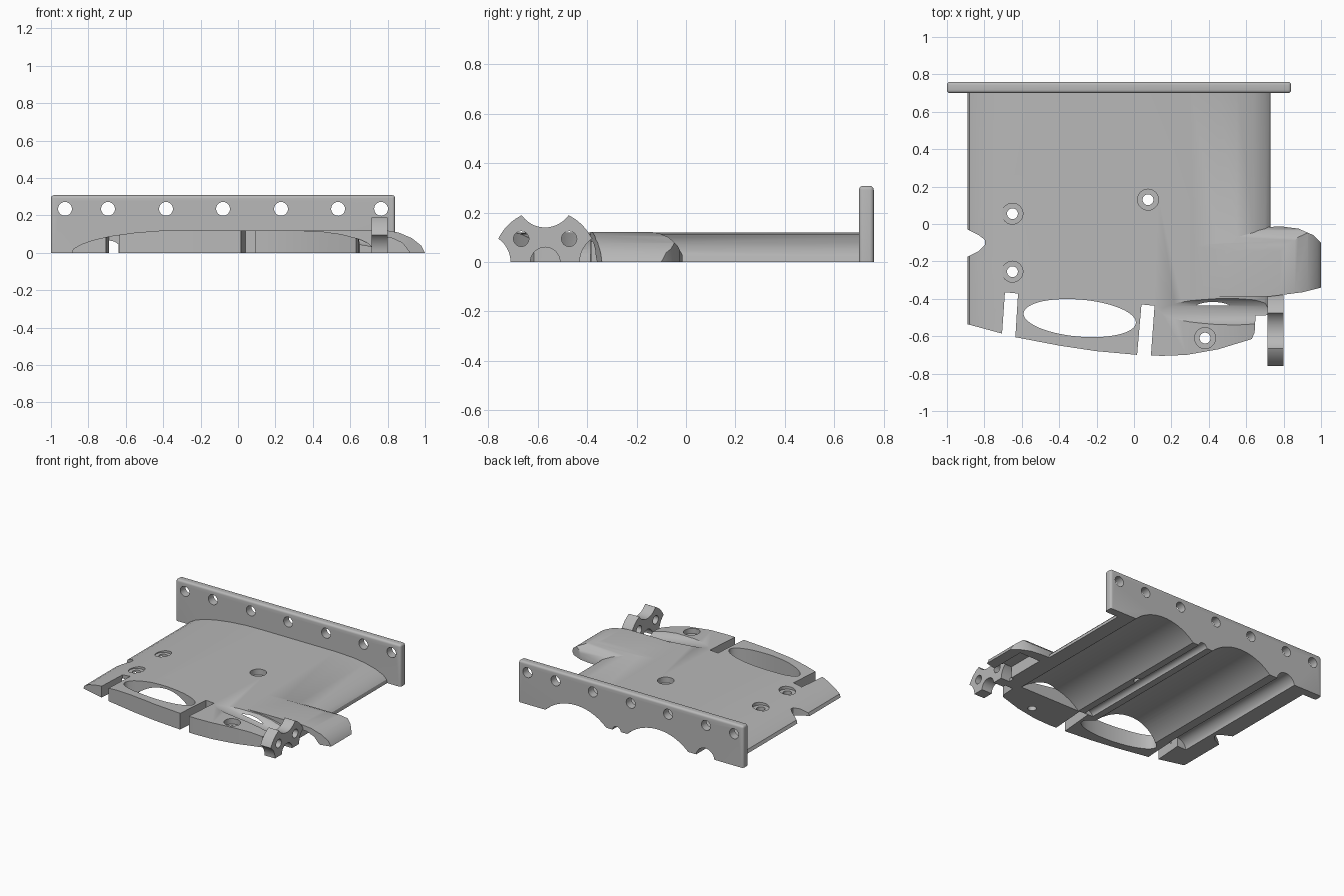
import bpy, bmesh, math
from mathutils import Vector, Matrix

if "Cube" in bpy.data.objects:
    bpy.data.objects.remove(bpy.data.objects["Cube"], do_unlink=True)

grey = bpy.data.materials.new("matte grey")
grey.use_nodes = True
GREY = (0.48, 0.48, 0.48, 1)
grey.diffuse_color = GREY
grey.node_tree.nodes["Principled BSDF"].inputs["Base Color"].default_value = GREY


def finish(bm, name):
    bmesh.ops.recalc_face_normals(bm, faces=bm.faces)
    mesh = bpy.data.meshes.new(name)
    bm.to_mesh(mesh)
    bm.free()
    mesh.materials.append(grey)
    ob = bpy.data.objects.new(name, mesh)
    bpy.context.collection.objects.link(ob)
    return ob


def prism(name, points, axis, start, end):
    """Extrude a 2D outline along one axis."""
    place = {"x": lambda a, b: (start, a, b),
             "y": lambda a, b: (a, start, b),
             "z": lambda a, b: (a, b, start)}[axis]
    bm = bmesh.new()
    face = bm.faces.new([bm.verts.new(place(a, b)) for a, b in points])
    out = bmesh.ops.extrude_face_region(bm, geom=[face])
    step = Vector([(end - start) * (axis == k) for k in "xyz"])
    bmesh.ops.translate(bm, vec=step, verts=[v for v in out["geom"] if isinstance(v, bmesh.types.BMVert)])
    return finish(bm, name)


def rod(name, p, q, radius, sides=48):
    """Cylinder between two points."""
    p, q = Vector(p), Vector(q)
    turn = (q - p).to_track_quat("Z", "Y").to_matrix().to_4x4()
    bm = bmesh.new()
    bmesh.ops.create_cone(bm, cap_ends=True, segments=sides, radius1=radius, radius2=radius,
                          depth=(q - p).length, matrix=Matrix.Translation((p + q) / 2) @ turn)
    return finish(bm, name)


def box(name, low, high):
    return prism(name, [(low[0], low[1]), (high[0], low[1]), (high[0], high[1]), (low[0], high[1])],
                 "z", low[2], high[2])


def combine(ob, tool, operation="DIFFERENCE"):
    """Apply a boolean and discard the tool."""
    mod = ob.modifiers.new("cut", "BOOLEAN")
    mod.object, mod.operation, mod.solver = tool, operation, "EXACT"
    bpy.context.view_layer.update()
    mesh = bpy.data.meshes.new_from_object(ob.evaluated_get(bpy.context.evaluated_depsgraph_get()))
    ob.modifiers.clear()
    ob.data = mesh
    bpy.data.objects.remove(tool, do_unlink=True)


# Body: shallow arched section trimmed to the plan outline
section = [(-.89, 0), (-.88, .022), (-.84, .045), (-.78, .067), (-.68, .09), (-.55, .108),
           (-.42, .118), (-.3, .12), (.3, .12), (.45, .114), (.55, .1), (.64, .077),
           (.7, .05), (.725, .025), (.73, 0)]
plan = [(-.95, .73), (-.95, -.03), (-.89, -.03), (-.83, -.06), (-.797, -.085), (-.797, -.112),
        (-.83, -.145), (-.89, -.175), (-.9, -.533), (-.635, -.605), (-.4, -.65), (-.2, -.68),
        (.02, -.7), (.15, -.705), (.28, -.7), (.45, -.67), (.63, -.615), (.645, -.58),
        (.65, -.49), (.78, -.485), (.78, .73)]
body = prism("body_shell", section, "y", -.8, .9)
combine(body, prism("plan", plan, "z", -.1, .3), "INTERSECT")

# Side bulge: rounded in plan, front and side directions
bulge = prism("bulge", [(.3, 0), (.3, .118), (.5, .122), (.78, .122), (.86, .108), (.93, .078),
                        (.98, .038), (1, 0)], "y", -.5, .1)
combine(bulge, prism("bulge_plan", [(.25, -.11), (.5, -.06), (.68, -.02), (.78, -.012), (.88, -.025),
                                    (.96, -.06), (1.01, -.11), (1.01, -.338), (.9, -.365),
                                    (.73, -.387), (.25, -.387)], "z", -.1, .3), "INTERSECT")
combine(bulge, prism("bulge_side", [(-.6, -.1), (-.6, .2), (-.15, .123), (-.11, .117), (-.07, .1),
                                    (-.035, .067), (-.015, .03), (-.01, -.1)], "x", .2, 1.1), "INTERSECT")
combine(body, bulge, "UNION")
combine(body, prism("bulge_channel", [(.75, -.02), (.75, .085), (.82, .08), (.88, .052), (.935, -.02)],
                    "y", -.5, -.09))

# Hollow at the side for the pivot, sloping outwards
combine(body, rod("side_hollow", (.1, -.465, .208), (.85, -.472, .092), .08))

# Window and two front slots
window = [(-.29 + .3 * math.cos(t) - .01 * math.sin(t), -.503 + .1 * math.sin(t) - .02 * math.cos(t))
          for t in (math.tau * i / 64 for i in range(64))]
combine(body, prism("window", window, "z", -.1, .3))
for slot in ([(-.69, -.365), (-.62, -.372), (-.637, -.65), (-.71, -.65)],
             [(.04, -.43), (.11, -.437), (.087, -.75), (.012, -.75)]):
    combine(body, prism("slot", slot, "z", -.1, .3))

# Counterbored screw holes
for x, y in ((-.65, .055), (-.65, -.255), (.075, .13), (.38, -.61)):
    combine(body, rod("screw_hole", (x, y, -.1), (x, y, .3), .029, 32))
    combine(body, rod("counterbore", (x, y, .078), (x, y, .3), .056, 32))

# Back plate with rounded edges and a row of holes
plate = box("back_plate", (-1, .7, -.06), (.84, .76, .308))
bevel = plate.modifiers.new("round", "BEVEL")
bevel.width, bevel.segments = .016, 4
combine(plate, box("floor", (-2, -2, -1), (2, 2, 0)))
for x in (-.925, -.695, -.385, -.08, .23, .535, .765):
    combine(plate, rod("plate_hole", (x, .6, .235), (x, .9, .235), .037, 32))

# Long round channels under the body and through the plate
for x, z, radius, front in ((.37, -.26, .36, -.435), (-.3, -.26, .36, -.5),
                            (-.69, -.01, .075, -.37), (.035, -.005, .035, -.43)):
    for part in (body, plate):
        combine(part, rod("channel", (x, front, z), (x, .95, z), radius, 96))

# Scalloped half wheel
wheel = rod("scalloped_wheel", (.715, -.57, 0), (.8, -.57, 0), .212, 64)
for i in range(4):
    a = i * math.pi / 2
    y, z = -.57 + .255 * math.cos(a), .255 * math.sin(a)
    combine(wheel, rod("scallop", (.6, y, z), (.9, y, z), .115))
for side in (-1, 1):
    y = -.57 + side * .097
    combine(wheel, rod("chamber", (.6, y, .094), (.9, y, .094), .031, 32))
combine(wheel, rod("axle_hole", (.6, -.57, 0), (.9, -.57, 0), .06, 32))
combine(wheel, box("floor", (-2, -2, -1), (2, 2, 0)))

# Smooth the curved surfaces and keep crisp edges
for part in (body, plate, wheel):
    bpy.ops.object.select_all(action="DESELECT")
    part.select_set(True)
    bpy.context.view_layer.objects.active = part
    bpy.ops.object.shade_smooth_by_angle(angle=math.radians(32))
